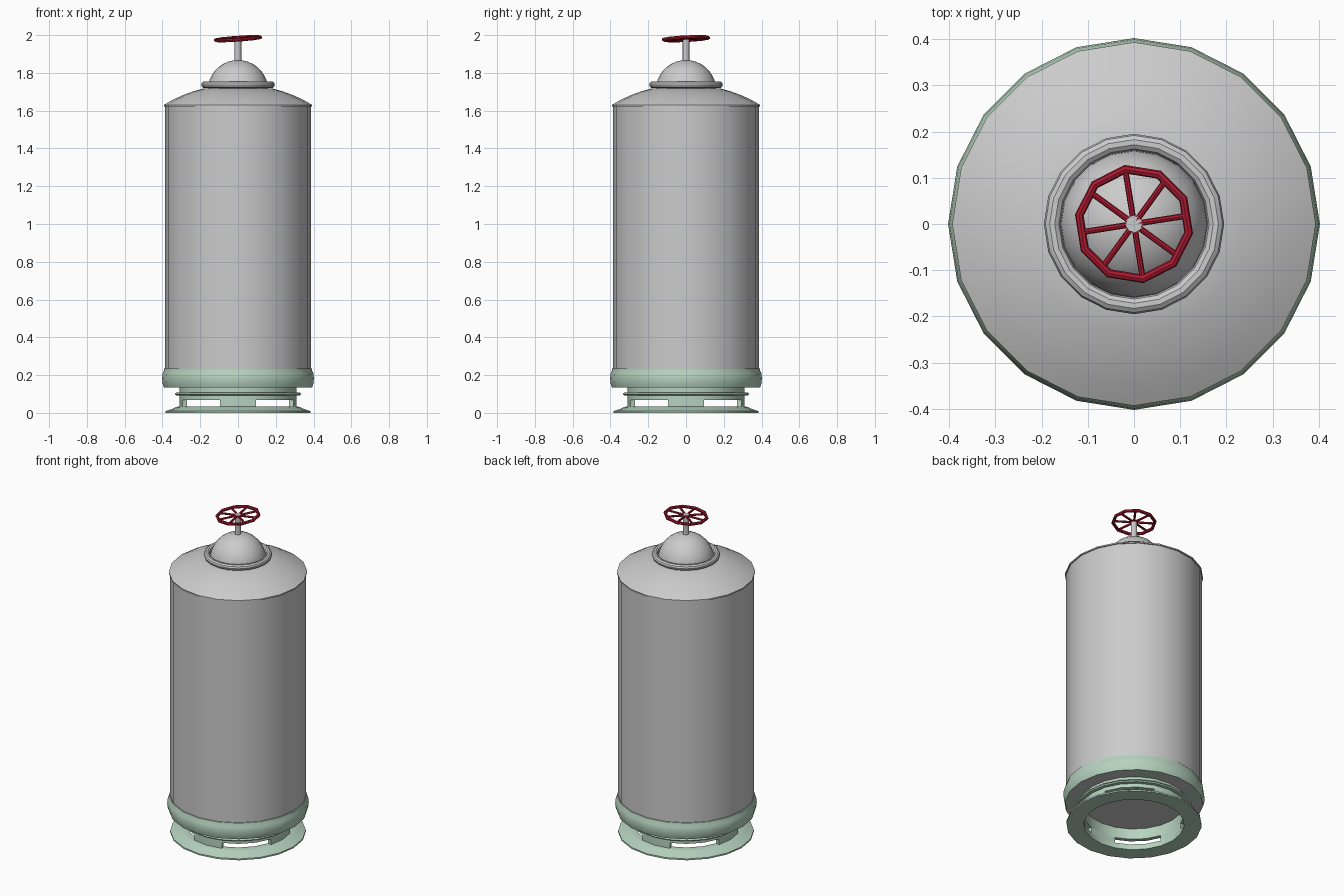
import bpy, bmesh, math
from mathutils import Vector, Matrix

if "Cube" in bpy.data.objects:
    bpy.data.objects.remove(bpy.data.objects["Cube"])

SIDES = 20


def material(name, color):
    m = bpy.data.materials.new(name)
    m.diffuse_color = color
    m.use_nodes = True
    m.node_tree.nodes["Principled BSDF"].inputs["Base Color"].default_value = m.diffuse_color
    return m


green = material("pale_green", (0.47, 0.65, 0.52, 1))
red = material("dark_red", (0.42, 0.01, 0.03, 1))


def finish(bm, name, mat=None):
    bmesh.ops.recalc_face_normals(bm, faces=bm.faces)
    mesh = bpy.data.meshes.new(name)
    bm.to_mesh(mesh)
    bm.free()
    ob = bpy.data.objects.new(name, mesh)
    bpy.context.collection.objects.link(ob)
    if mat:
        mesh.materials.append(mat)
    bpy.ops.object.select_all(action='DESELECT')
    ob.select_set(True)
    bpy.context.view_layer.objects.active = ob
    bpy.ops.object.shade_smooth_by_angle(angle=math.radians(30))
    return ob


def lathe(name, profile, mat=None, closed=False, sides=SIDES, start=0.0, span=360.0):
    """Revolve (radius, z) points about z; partial spans are capped."""
    bm = bmesh.new()
    full = span == 360
    count = sides if full else sides + 1
    rings = []
    for i in range(count):
        a = math.radians(start + span * i / sides)
        rings.append([bm.verts.new((r * math.cos(a), r * math.sin(a), z)) for r, z in profile])
    n = len(profile)
    for i in range(sides):
        p, q = rings[i], rings[(i + 1) % count]
        for j in range(n if closed else n - 1):
            k = (j + 1) % n
            bm.faces.new((p[j], q[j], q[k], p[k]))
    if not full:
        bm.faces.new(rings[0])
        bm.faces.new(rings[-1])
    bmesh.ops.remove_doubles(bm, verts=bm.verts, dist=1e-5)
    return finish(bm, name, mat)


def circle(major, minor, z, n=10):
    return [(major + minor * math.cos(2 * math.pi * i / n),
             z + minor * math.sin(2 * math.pi * i / n)) for i in range(n)]


# Tank body and overhanging shoulder
lathe("tank_body", [(0, 0.135), (0.386, 0.135), (0.386, 1.63), (0, 1.63)])
lathe("shoulder", [(0.386, 1.622), (0.393, 1.622), (0.393, 1.63), (0.345, 1.658),
                   (0.29, 1.683), (0.235, 1.703), (0.18, 1.718), (0, 1.722)])

# Neck ring and dome
lathe("neck_ring", circle(0.177, 0.018, 1.737), closed=True)
dome = [(0.16 * math.cos(math.radians(a)), 1.708 + 0.16 * math.sin(math.radians(a)))
        for a in range(0, 90, 10)]
lathe("dome", dome + [(0, 1.868)])

# Valve stem
lathe("valve_stem", [(0, 1.85), (0.018, 1.85), (0.018, 1.988), (0, 1.988)], sides=12)

# Tilted hand wheel: ten-sided rim and eight spokes
tilt = (Matrix.Translation((0, 0, 1.981))
        @ Vector((0, 0, 1)).rotation_difference(Vector((-0.07, -0.05, 1))).to_matrix().to_4x4())
rim = lathe("wheel_rim", circle(0.12, 0.0095, 0, 8), red, closed=True, sides=10, start=27)
rim.matrix_world = tilt
bm = bmesh.new()
for i in range(4):
    m = (Matrix.Rotation(math.radians(9 + 45 * i), 4, 'Z')
         @ Matrix.Rotation(math.pi / 2, 4, 'Y'))
    bmesh.ops.create_cone(bm, cap_ends=True, segments=8, radius1=0.0065,
                          radius2=0.0065, depth=0.232, matrix=m)
finish(bm, "wheel_spokes", red).matrix_world = tilt

# Bulging base band round the tank
lathe("base_band", [(0.30, 0.135), (0.392, 0.135), (0.399, 0.155), (0.402, 0.182),
                    (0.399, 0.21), (0.391, 0.225), (0.391, 0.236), (0.38, 0.236),
                    (0.38, 0.14), (0.30, 0.14)], green, closed=True)

# Foot: upper collar with flange, four posts between slots, flared bottom ring
lathe("foot_collar", [(0.285, 0.068), (0.31, 0.068), (0.31, 0.092), (0.328, 0.093),
                      (0.336, 0.1), (0.328, 0.108), (0.31, 0.109), (0.31, 0.135),
                      (0.285, 0.135)], green, closed=True)
for i in range(4):
    lathe(f"foot_post_{i + 1}", [(0.285, 0.03), (0.31, 0.03), (0.31, 0.07), (0.285, 0.07)],
          green, closed=True, sides=2, start=90 * i - 18, span=36)
lathe("foot_flange", [(0.285, 0), (0.385, 0), (0.385, 0.009), (0.35, 0.021),
                      (0.325, 0.032), (0.31, 0.034), (0.285, 0.034)], green, closed=True)
